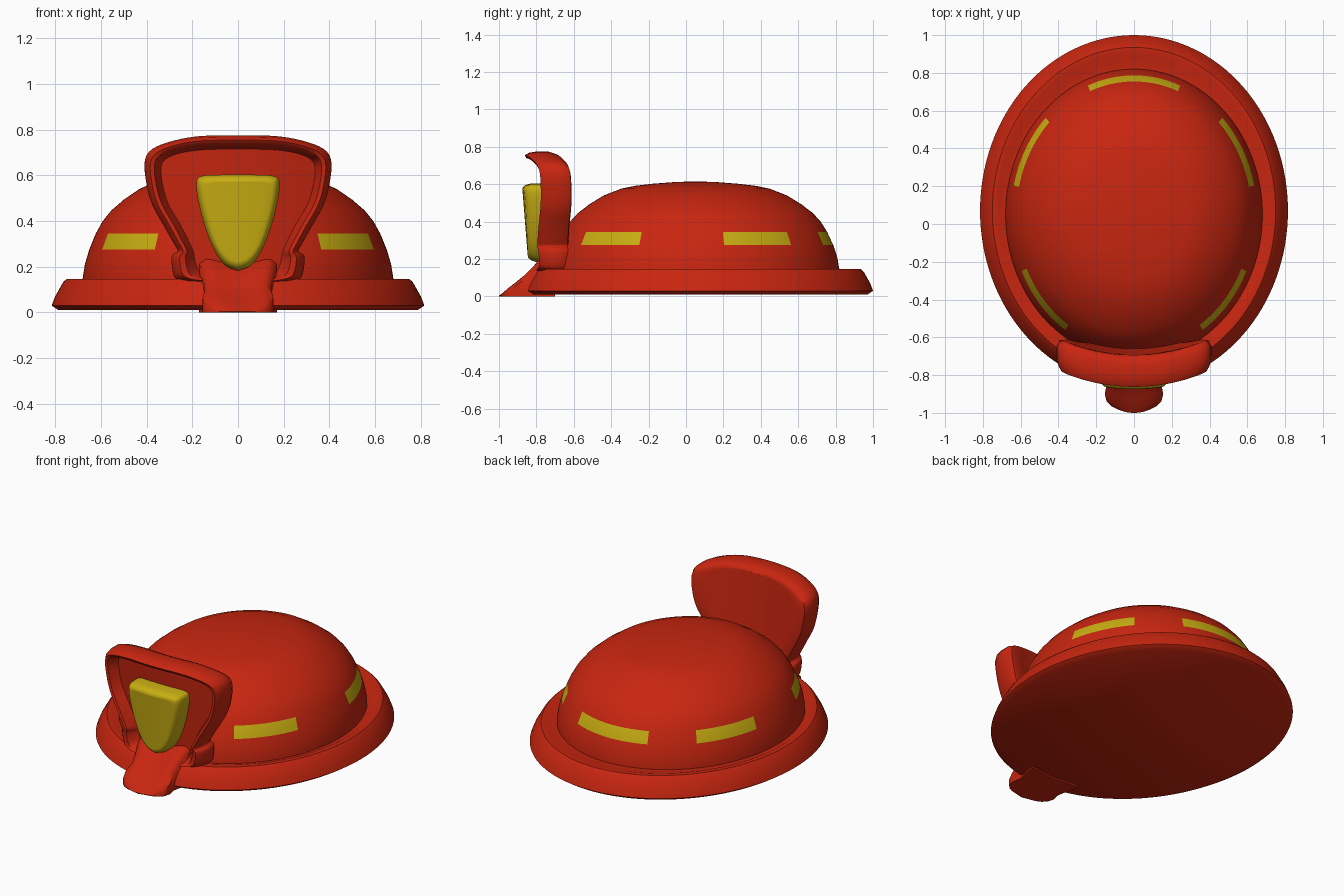
import bpy, bmesh, math
from mathutils import Vector

if "Cube" in bpy.data.objects:
    bpy.data.objects.remove(bpy.data.objects["Cube"])


def material(name, rgb):
    m = bpy.data.materials.new(name)
    m.diffuse_color = (*rgb, 1)
    m.use_nodes = True
    m.node_tree.nodes["Principled BSDF"].inputs["Base Color"].default_value = m.diffuse_color
    return m


RED = material("helmet red", (0.58, 0.019, 0.005))
YELLOW = material("reflective yellow", (0.58, 0.42, 0.006))


def finish(name, bm, mats, angle=40):
    bmesh.ops.remove_doubles(bm, verts=bm.verts, dist=1e-5)
    bmesh.ops.recalc_face_normals(bm, faces=bm.faces)
    me = bpy.data.meshes.new(name)
    bm.to_mesh(me)
    bm.free()
    for m in mats:
        me.materials.append(m)
    ob = bpy.data.objects.new(name, me)
    bpy.context.collection.objects.link(ob)
    bpy.ops.object.select_all(action='DESELECT')
    ob.select_set(True)
    bpy.context.view_layer.objects.active = ob
    bpy.ops.object.shade_smooth_by_angle(angle=math.radians(angle))
    return ob


def skin(bm, rows, closed=True):
    """Quads between successive rows of vertices."""
    for a, b in zip(rows, rows[1:]):
        n = len(a)
        for i in range(n if closed else n - 1):
            j = (i + 1) % n
            bm.faces.new((a[i], a[j], b[j], b[i]))


def oval_loft(name, rings, cy, segs, mats, stripe=None, cap_top=False):
    """Loft of ovals (rx, ry, z); angle 0 points to the back."""
    bm = bmesh.new()
    rows = []
    for rx, ry, z in rings:
        rows.append([bm.verts.new((rx * math.sin(2 * math.pi * i / segs),
                                   cy + ry * math.cos(2 * math.pi * i / segs), z))
                     for i in range(segs)])
    skin(bm, rows)
    bm.faces.new(rows[0])
    if cap_top:
        bm.faces.new(rows[-1])
    if stripe:
        for f in bm.faces:
            c = f.calc_center_median()
            rx, ry = rings[0][:2]
            a = math.degrees(math.atan2(abs(c.x) / rx, (c.y - cy) / ry))
            if stripe(a, c.z):
                f.material_index = 1
    return finish(name, bm, mats)


# Dome with flush reflective stripes
prof = [(1, .11), (1, .145), (.985, .21), (.957, .275), (.915, .345), (.87, .40),
        (.815, .446), (.735, .493), (.635, .54), (.515, .576), (.42, .591),
        (.3, .602), (.15, .611), (.04, .614)]
oval_loft("dome", [(.68 * s, .77 * s, z) for s, z in prof], .05, 180, [RED, YELLOW],
          lambda a, z: .275 < z < .345 and (a < 22 or 46 < a < 78 or 114 < a < 146), True)

# Brim with sloping edge and a shallow groove around the dome
oval_loft("brim", [(.785, .90, .01), (.815, .93, .03), (.80, .915, .07), (.765, .88, .132),
                   (.75, .865, .146), (.72, .835, .146), (.70, .795, .135), (.66, .73, .135)],
          .07, 128, [RED], cap_top=True)


def smooth_path(pts, sub=4):
    """Catmull-Rom curve through 2D points."""
    p = [Vector(q) for q in pts]
    out = []
    for i in range(len(p) - 1):
        a, b, c, d = p[max(i - 1, 0)], p[i], p[i + 1], p[min(i + 2, len(p) - 1)]
        for k in range(sub):
            t = k / sub
            out.append(.5 * (2 * b + (c - a) * t + (2 * a - 5 * b + 4 * c - d) * t * t
                             + (3 * b - a - 3 * c + d) * t ** 3))
    return out + [p[-1]]


def plate(name, outer, inner, rings, mat, tilt, cols=10):
    """Mirrored, curved plate; rings are (blend outer to inner, y)."""
    o, n = smooth_path(outer), smooth_path(inner)
    bm = bmesh.new()

    def row(t, y, s):
        out = []
        for a, b in zip(o, n):
            q = a.lerp(b, t)
            x = s * max(q.x, 0)
            out.append(bm.verts.new((x, y + .5 * x * x + tilt * (.7 - q.y), q.y)))
        return out
    sides = [[row(t, y, s) for t, y in rings] for s in (-1, 1)]
    for side in sides:
        skin(bm, side, False)
    for t, y in (rings[0], rings[-1]):
        skin(bm, [row(t, y, -1 + 2 * c / cols) for c in range(cols + 1)], False)
    bmesh.ops.remove_doubles(bm, verts=bm.verts, dist=1e-5)
    bmesh.ops.dissolve_degenerate(bm, edges=bm.edges, dist=1e-5)
    return finish(name, bm, [mat], 50)


# Front shield: raised rim around a recessed face
plate("front_shield",
      [(0, .775), (.16, .772), (.28, .752), (.375, .715), (.408, .66), (.40, .56), (.375, .47),
       (.325, .38), (.28, .30), (.265, .268), (.29, .245), (.282, .165), (.25, .14), (.15, .13), (0, .13)],
      [(0, .715), (.15, .712), (.25, .698), (.315, .672), (.337, .635), (.33, .56), (.305, .475),
       (.25, .38), (.21, .30), (.195, .265), (.19, .235), (.18, .2), (.16, .17), (.10, .15), (0, .14)],
      [(.5, -.69), (.2, -.70), (0, -.735), (0, -.79), (.12, -.835), (.35, -.858),
       (.6, -.85), (.8, -.81), (1, -.775)], RED, .08)

# Yellow badge on the shield
plate("badge",
      [(0, .603), (.09, .602), (.155, .597), (.182, .572), (.172, .48), (.14, .36), (.10, .265),
       (.055, .205), (0, .183)],
      [(0, .57), (.08, .57), (.13, .567), (.148, .55), (.14, .47), (.112, .36), (.08, .28),
       (.04, .235), (0, .22)],
      [(0, -.73), (0, -.84), (.25, -.868), (.6, -.882), (1, -.885)], YELLOW, .08)

# Scooped lip flowing from the shield down over the brim
bm = bmesh.new()
rows = []
for y, z, w in [(-.72, .22, .17), (-.78, .19, .165), (-.83, .135, .15), (-.87, .095, .145),
                (-.92, .06, .155), (-.96, .035, .145), (-.985, .015, .12), (-1.0, .004, .09)]:
    top = []
    for i in range(13):
        u = -1 + i / 6
        rise = min(.05, z * .6) * (u * u - .9 * u ** 8)
        top.append(bm.verts.new((w * u, y + .02 * u * u, z + rise)))
    low = [bm.verts.new((w * u, y + .02 * u * u, 0)) for u in (1, 0, -1)]
    rows.append(top + low)
skin(bm, rows)
bm.faces.new(rows[0])
bm.faces.new(rows[-1])
finish("front_lip", bm, [RED], 50)
